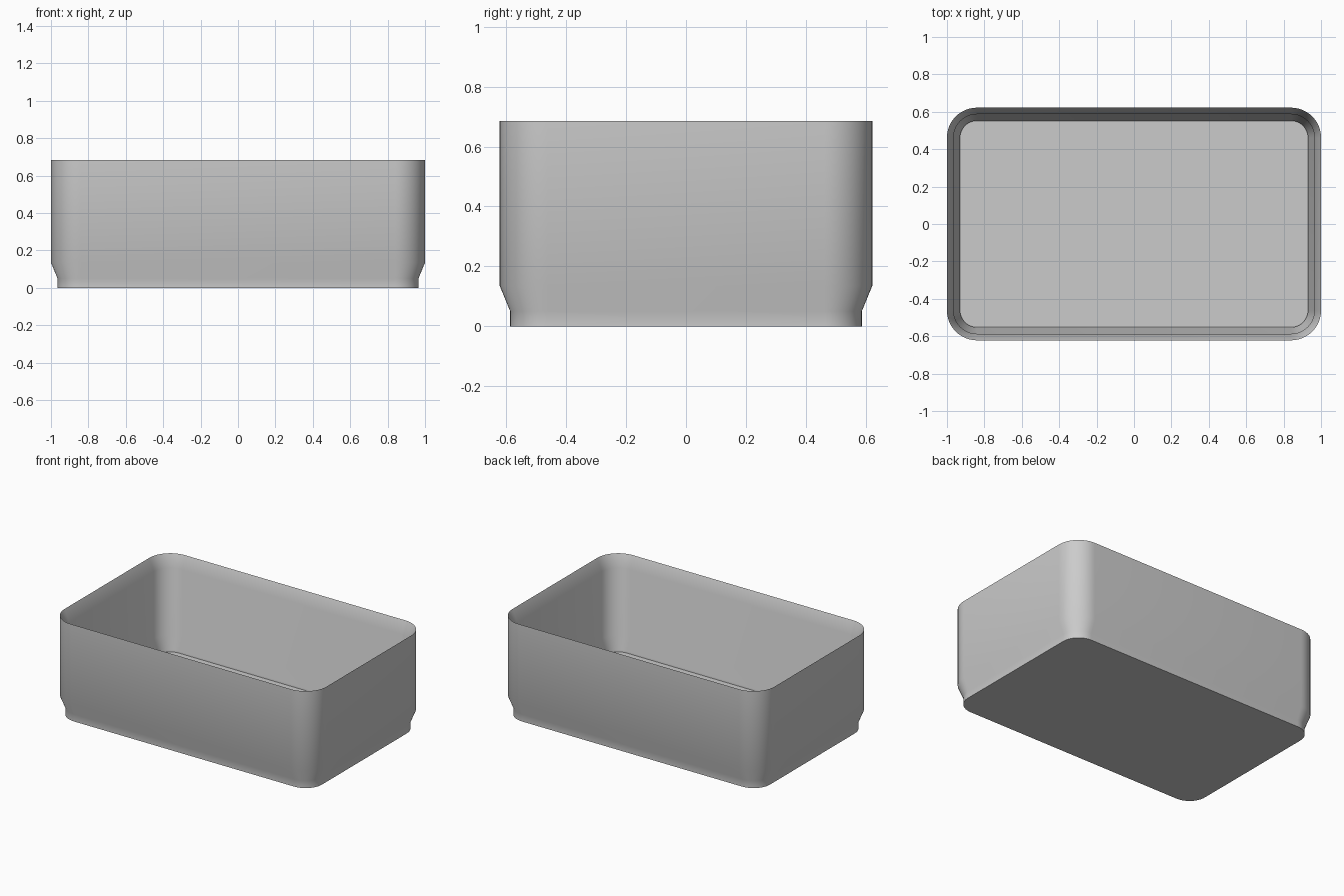
import bpy, bmesh
from math import sin, cos, pi, radians

cube = bpy.data.objects.get("Cube")
if cube:
    bpy.data.objects.remove(cube)

HALF_X, HALF_Y, RADIUS = 1.0, 0.622, 0.16
HEIGHT, WALL, STEPS = 0.685, 0.035, 12
LOW, HIGH = 0.05, 0.135          # ends of the sloped foot
FLOOR = 0.037


def rounded_ring(bm, inset, z):
    """Rounded rectangle of vertices, moved inwards by inset."""
    r = RADIUS - inset
    ring = []
    for quarter, (sx, sy) in enumerate([(1, 1), (-1, 1), (-1, -1), (1, -1)]):
        for i in range(STEPS + 1):
            a = (quarter + i / STEPS) * pi / 2
            ring.append(bm.verts.new((sx * (HALF_X - RADIUS) + r * cos(a),
                                      sy * (HALF_Y - RADIUS) + r * sin(a), z)))
    return ring


# Wall section from the underside, up the outside, over the rim, down the inside
section = [
    (WALL, 0), (WALL, LOW), (0, HIGH), (0, HEIGHT),
    (WALL, HEIGHT - (HIGH - LOW)), (WALL, HIGH),
    (2 * WALL, LOW), (2 * WALL, FLOOR),
]

bm = bmesh.new()
rings = [rounded_ring(bm, inset, z) for inset, z in section]
for a, b in zip(rings, rings[1:]):
    for i in range(len(a)):
        j = (i + 1) % len(a)
        bm.faces.new((a[i], a[j], b[j], b[i]))
bm.faces.new(rings[0][::-1])     # underside
bm.faces.new(rings[-1])          # inner floor
bmesh.ops.recalc_face_normals(bm, faces=bm.faces)

mesh = bpy.data.meshes.new("storage_tray")
bm.to_mesh(mesh)
bm.free()
tray = bpy.data.objects.new("storage_tray", mesh)
bpy.context.collection.objects.link(tray)

# Plain grey plastic
grey = bpy.data.materials.new("grey_plastic")
grey.use_nodes = True
colour = (0.6, 0.6, 0.6, 1)
grey.diffuse_color = colour
grey.node_tree.nodes["Principled BSDF"].inputs["Base Color"].default_value = colour
mesh.materials.append(grey)

# Smooth walls with crisp rim and floor edges
bpy.ops.object.select_all(action="DESELECT")
tray.select_set(True)
bpy.context.view_layer.objects.active = tray
bpy.ops.object.shade_smooth_by_angle(angle=radians(30))
